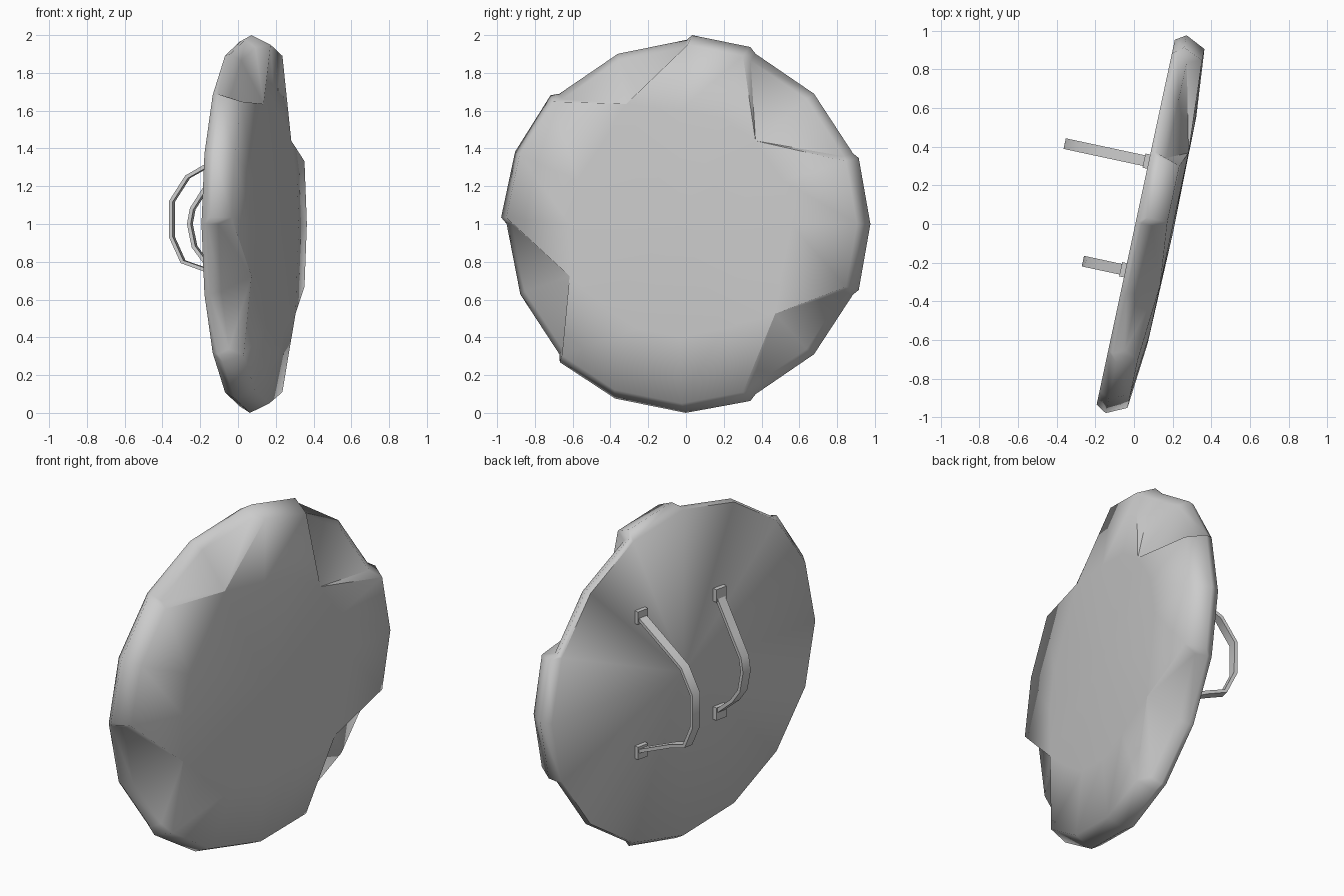
import bpy, bmesh, math
from mathutils import Matrix, Vector

cube = bpy.data.objects.get("Cube")
if cube:
    bpy.data.objects.remove(cube, do_unlink=True)

grey = bpy.data.materials.new("plain_grey")
grey.use_nodes = True
grey.diffuse_color = (0.6, 0.6, 0.6, 1)
grey.node_tree.nodes["Principled BSDF"].inputs["Base Color"].default_value = (0.6, 0.6, 0.6, 1)

# Local frame: x = outward from the face, y = sideways, z = up
TURN = math.radians(-12.1)
PLACE = Matrix.Translation((0.009, 0.01, 1.0)) @ Matrix.Rotation(TURN, 4, 'Z')


def finish(name, bm, angle):
    bmesh.ops.recalc_face_normals(bm, faces=bm.faces)
    bm.transform(PLACE)
    mesh = bpy.data.meshes.new(name)
    bm.to_mesh(mesh)
    bm.free()
    mesh.materials.append(grey)
    obj = bpy.data.objects.new(name, mesh)
    bpy.context.collection.objects.link(obj)
    bpy.ops.object.select_all(action='DESELECT')
    obj.select_set(True)
    bpy.context.view_layer.objects.active = obj
    bpy.ops.object.shade_smooth_by_angle(angle=math.radians(angle))
    return obj


# Shield disc: sixteen sides, with four chips two sides wide in the front rim
SIDES = 16
CHIPS = {1: 0.60, 4: 0.70, 8: 0.66, 13: 0.70}   # first side: radius of inner corner
FULL = ((1.0, 0.055), (0.95, 0.16))             # rim tip and front edge (radius, depth)
CHIPPED = ((0.975, 0.03), (0.935, 0.085))


def build_disc():
    bm = bmesh.new()

    def point(side, radius, depth):
        a = math.tau * side / SIDES
        return bm.verts.new((depth, radius * math.cos(a), radius * math.sin(a)))

    back_mid = bm.verts.new((0, 0, 0))
    front_mid = bm.verts.new((0.2, 0, 0))
    back, inner, full, low = [], [], [], []
    for i in range(SIDES):
        starts, ends, mid = i in CHIPS, i - 2 in CHIPS, i - 1 in CHIPS
        shift = 0.09 * (ends - starts)          # whole rim stops just short of a chip
        back.append(point(i, 0.965, 0))
        inner.append(point(i + (0.1 if mid else 0), CHIPS.get(i - 1, 0.6), 0.192))
        full.append(None if mid else [point(i + shift, r, d) for r, d in FULL])
        low.append([point(i, r, d) for r, d in CHIPPED] if starts or ends or mid else None)

    for i in range(SIDES):
        j = (i + 1) % SIDES
        chipped = i in CHIPS or i - 1 in CHIPS
        a, b = (low[i], low[j]) if chipped else (full[i], full[j])
        bm.faces.new((back_mid, back[j], back[i]))
        bm.faces.new((front_mid, inner[i], inner[j]))
        bm.faces.new((back[i], back[j], b[0], a[0]))
        bm.faces.new((a[0], b[0], b[1], a[1]))
        if not chipped:
            bm.faces.new((a[1], b[1], inner[j], inner[i]))
            continue
        # Sunken face, broken wall and the whole face beside it
        edge, mid = (i, j) if i in CHIPS else (j, i)
        bm.faces.new((inner[mid], low[edge][1], low[mid][1]))
        bm.faces.new((inner[mid], full[edge][1], low[edge][1]))
        bm.faces.new((inner[mid], inner[edge], full[edge][1]))
        bm.faces.new((low[edge][0], low[edge][1], full[edge][1], full[edge][0]))
        bm.faces.new((back[edge], low[edge][0], full[edge][0]))
    return finish("shield_disc", bm, 62)


# Arm straps: flat bands swept along a path of (distance behind, height)
def build_strap(name, side, path):
    bm = bmesh.new()
    path = [Vector(p) for p in path]
    rings = []
    for i, p in enumerate(path):
        along = (path[min(i + 1, len(path) - 1)] - path[max(i - 1, 0)]).normalized()
        off = Vector((-along.y, along.x)) * 0.01
        rings.append([bm.verts.new((-q.x, side + w, q.y))
                      for q, w in ((p + off, -0.028), (p + off, 0.028),
                                   (p - off, 0.028), (p - off, -0.028))])
    for r, s in zip(rings, rings[1:]):
        for k in range(4):
            m = (k + 1) % 4
            bm.faces.new((r[k], r[m], s[m], s[k]))
    bm.faces.new(rings[0])
    bm.faces.new(rings[-1])
    finish(name, bm, 35)


def build_bracket(name, side, height):
    bm = bmesh.new()
    bmesh.ops.create_cube(bm, size=1, matrix=Matrix.Translation((-0.01, side, height))
                          @ Matrix.Diagonal((0.03, 0.075, 0.075, 1)))
    finish(name, bm, 30)


build_disc()
ARM = ((0, 0.44), (0.26, 0.3), (0.35, 0.25), (0.435, 0.12), (0.435, -0.07),
       (0.375, -0.2), (0.26, -0.24), (0, -0.36))
GRIP = ((0, 0.39), (0.135, 0.18), (0.2, 0.08), (0.215, 0), (0.19, -0.12),
        (0.13, -0.2), (0, -0.31))
for label, side, path in (("arm", 0.32, ARM), ("grip", -0.255, GRIP)):
    build_strap(label + "_strap", side, path)
    build_bracket(label + "_upper_bracket", side, path[0][1])
    build_bracket(label + "_lower_bracket", side, path[-1][1])
